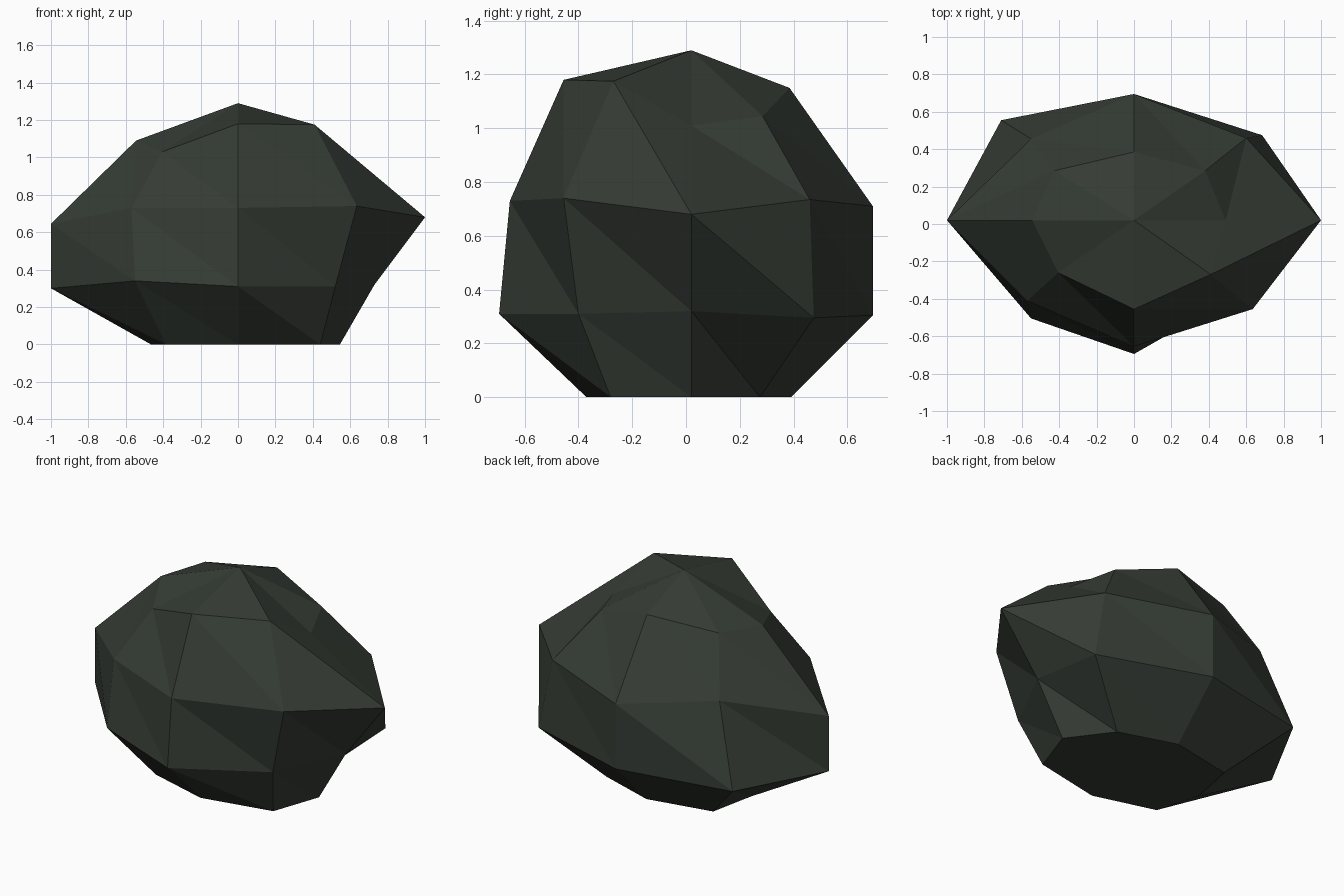
import bpy, bmesh

if "Cube" in bpy.data.objects:
    bpy.data.objects.remove(bpy.data.objects["Cube"])

# Each ring is an irregular eight-point cross-section (x, y, z),
# running anticlockwise from the right side
rings = [
    # flat base
    [(.545, .02, 0), (.355, .275, 0), (0, .39, 0), (-.405, .31, 0),
     (-.465, .02, 0), (-.385, -.26, 0), (0, -.37, 0), (.44, -.28, 0)],
    # lower bulge
    [(.73, .02, .32), (.685, .475, .295), (0, .695, .305), (-.71, .555, .30),
     (-1, .02, .30), (-.55, -.505, .34), (0, -.695, .31), (.52, -.40, .31)],
    # widest part
    [(1, .02, .68), (.60, .46, .735), (0, .695, .71), (-.55, .455, .785),
     (-1, .02, .645), (-.57, -.41, .73), (0, -.655, .73), (.635, -.455, .74)],
    # shoulder
    [(.49, .02, 1.01), (.38, .285, 1.045), (0, .385, 1.15), (-.425, .285, 1.11),
     (-.545, .02, 1.09), (-.405, -.26, 1.03), (0, -.455, 1.18), (.41, -.27, 1.175)],
]

# Rock: bridge the rings with triangles, cap the base and fan to a peak
bm = bmesh.new()
loops = [[bm.verts.new(p) for p in ring] for ring in rings]
for low, high in zip(loops, loops[1:]):
    for i in range(8):
        j = (i + 1) % 8
        bm.faces.new((low[i], low[j], high[i]))
        bm.faces.new((low[j], high[j], high[i]))
peak = bm.verts.new((0, .02, 1.29))
for i in range(8):
    bm.faces.new((loops[-1][i], loops[-1][(i + 1) % 8], peak))
bm.faces.new(loops[0][::-1])

mesh = bpy.data.meshes.new("rock")
bm.to_mesh(mesh)
bm.free()

# Dark mossy stone colour
stone = bpy.data.materials.new("dark_stone")
stone.diffuse_color = (.036, .045, .035, 1)
stone.use_nodes = True
stone.node_tree.nodes["Principled BSDF"].inputs["Base Color"].default_value = stone.diffuse_color
mesh.materials.append(stone)

rock = bpy.data.objects.new("rock", mesh)
bpy.context.collection.objects.link(rock)
